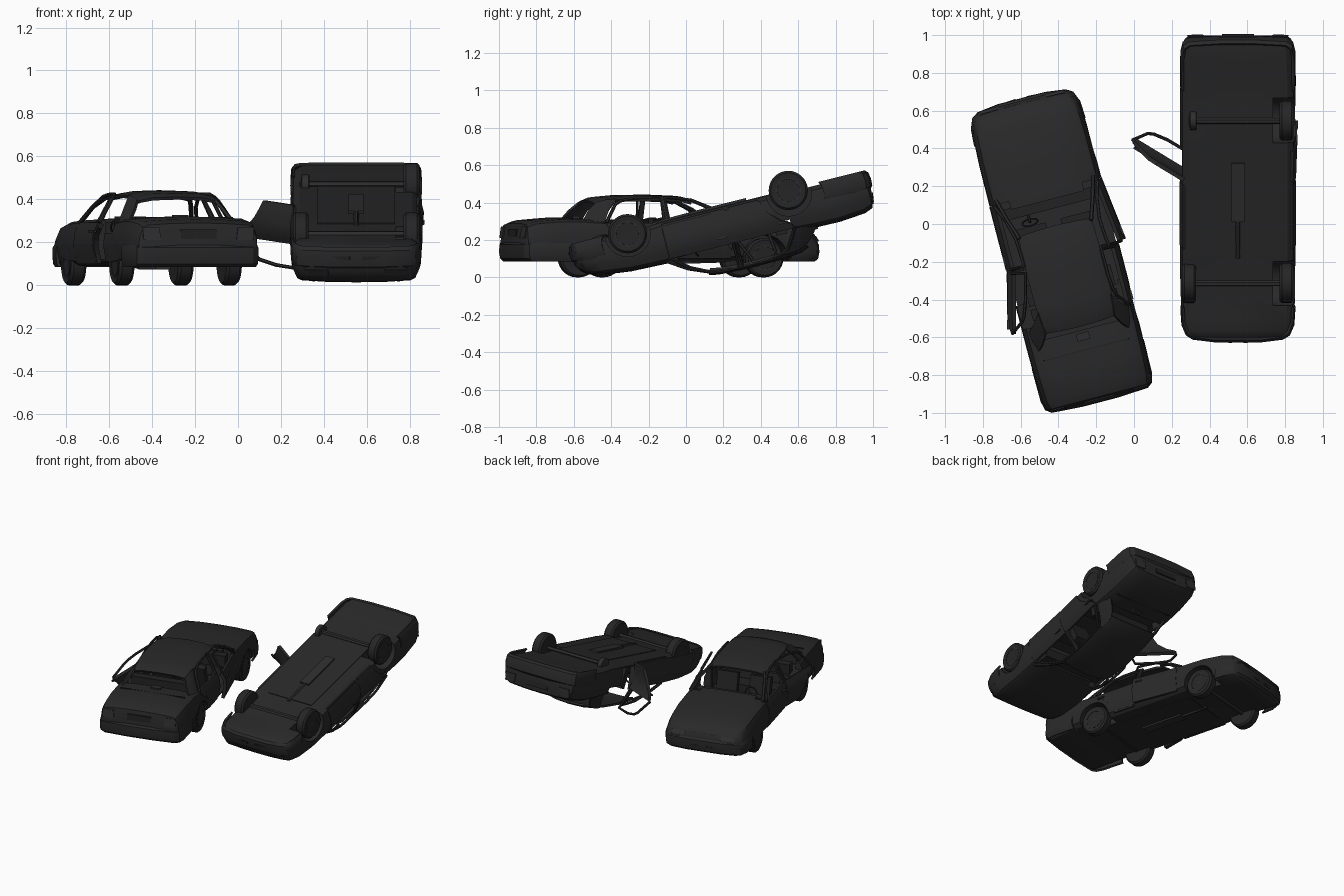
import bpy, bmesh, math
from mathutils import Matrix, Vector

if "Cube" in bpy.data.objects:
    bpy.data.objects.remove(bpy.data.objects["Cube"])

def material(name, v):
    m = bpy.data.materials.new(name)
    m.diffuse_color = (v, v, v, 1)
    m.use_nodes = True
    m.node_tree.nodes["Principled BSDF"].inputs["Base Color"].default_value = m.diffuse_color
    return m

BODY = material("charred_body", 0.022)
TYRE = material("burnt_rubber", 0.019)
METAL = material("sooty_metal", 0.027)
DARK = material("burnt_interior", 0.016)
place = Matrix()      # world placement of the car being built
tag = ""

def finish(name, mesh, mat, local=None):
    ob = bpy.data.objects.new(tag + name, mesh)
    bpy.context.collection.objects.link(ob)
    mesh.materials.clear()
    mesh.materials.append(mat)
    if local:
        mesh.transform(local)
    ob.matrix_world = place
    return ob

def panel(name, rows, mat, thick=0, close=False, caps=False, local=None):
    """Surface through rows of points, optionally closed or thickened."""
    bm = bmesh.new()
    g = [[bm.verts.new(p) for p in r] for r in rows]
    n = len(g[0])
    for a, b in zip(g, g[1:]):
        for i in range(n if close else n - 1):
            j = (i + 1) % n
            bm.faces.new((a[i], a[j], b[j], b[i]))
    if caps:
        bm.faces.new(g[0])
        bm.faces.new(g[-1])
    bmesh.ops.recalc_face_normals(bm, faces=bm.faces[:])
    if thick:
        bmesh.ops.solidify(bm, geom=bm.faces[:], thickness=thick)
        bmesh.ops.recalc_face_normals(bm, faces=bm.faces[:])
    me = bpy.data.meshes.new(name)
    bm.to_mesh(me)
    bm.free()
    return finish(name, me, mat, local)

def box(name, lo, hi, mat, local=None):
    (a, b, c), (d, e, f) = lo, hi
    ring = lambda z: [(a, b, z), (d, b, z), (d, e, z), (a, e, z)]
    return panel(name, [ring(c), ring(f)], mat, close=True, caps=True, local=local)

def lathe(name, prof, mat, local, n=28):
    """Spin (radius, x) points round the x axis."""
    rows = [[(x, r * math.cos(t), r * math.sin(t))
             for t in [2 * math.pi * i / n for i in range(n)]] for r, x in prof]
    return panel(name, rows, mat, close=True, caps=True, local=local)

def tube(name, pts, r, mat, local=None, cyclic=False):
    cu = bpy.data.curves.new(name, 'CURVE')
    cu.dimensions = '3D'
    cu.bevel_depth, cu.bevel_resolution, cu.use_fill_caps = r, 1, True
    sp = cu.splines.new('POLY')
    sp.points.add(len(pts) - 1)
    for p, q in zip(sp.points, pts):
        p.co = (*q, 1)
    sp.use_cyclic_u = cyclic
    tmp = bpy.data.objects.new("tmp", cu)
    bpy.context.collection.objects.link(tmp)
    bpy.context.view_layer.update()
    me = bpy.data.meshes.new_from_object(tmp.evaluated_get(bpy.context.evaluated_depsgraph_get()))
    bpy.data.objects.remove(tmp)
    return finish(name, me, mat, local)

def cut(ob, cutters):
    for c in cutters:
        c.hide_render = True
        m = ob.modifiers.new("cut", 'BOOLEAN')
        m.operation, m.solver, m.object = 'DIFFERENCE', 'EXACT', c
    bpy.context.view_layer.update()
    me = bpy.data.meshes.new_from_object(ob.evaluated_get(bpy.context.evaluated_depsgraph_get()))
    ob.modifiers.clear()
    ob.data = me
    for c in cutters:
        bpy.data.objects.remove(c)

def section(y, w, zb, zt):
    h = zt - zb
    half = [(.86 * w, zb), (.96 * w, zb + .1 * h), (w, zb + .45 * h), (.985 * w, zb + .7 * h),
            (.92 * w, zt - .06 * h), (.85 * w, zt), (.45 * w, zt + .008)]
    return ([(0, y, zb)] + [(x, y, z) for x, z in half] + [(0, y, zt + .01)]
            + [(-x, y, z) for x, z in reversed(half)])

def build_car(prefix, matrix, opened, rear_z=.105, missing=()):
    global place, tag
    place, tag = matrix, prefix
    AX, RZ, R = (.52, -.37), (.105, rear_z), .105

    # lower body shell, then wheel wells, cabin cavity and door openings
    shell = panel("body_shell", [section(*s) for s in [
        (-.80, .262, .11, .21), (-.785, .285, .095, .28), (-.74, .297, .09, .298),
        (-.60, .304, .10, .31), (-.47, .306, .10, .308), (-.35, .306, .09, .30),
        (.34, .306, .09, .302), (.55, .305, .10, .295), (.70, .299, .09, .276),
        (.775, .286, .085, .255), (.81, .27, .09, .23), (.835, .225, .11, .19)]],
        BODY, close=True, caps=True)
    cutters = [box("c", (-.25, -.23, .115), (.25, .29, .6), BODY),
               box("c", (-.245, -.42, .24), (.245, -.2, .6), BODY)]
    for s in (1, -1):
        for y in AX:
            cutters.append(lathe("c", [(.122, .185), (.122, .36)], BODY,
                           Matrix.Translation((0, y, .105)) @ Matrix.Diagonal((s, 1, 1, 1)), 32))
        for y0, y1, z0 in ((-.012, .335, .122), (-.21, -.035, .122), (-.34, -.19, .243)):
            a, b = sorted((s * .2, s * .4))
            cutters.append(box("c", (a, y0, z0), (b, y1, .62), BODY))
    cut(shell, cutters)

    # roof skin
    rows = []
    for y, w, z in ((.14, .198, .418), (.09, .202, .43), (-.05, .207, .437),
                    (-.24, .205, .434), (-.345, .2, .424), (-.39, .194, .406)):
        rows.append([(w * k, y + .012 * (1 - k * k) * (1 if y > 0 else -1), z - .016 * k ** 4 + .006 * (1 - k * k))
                     for k in (-1, -.9, -.6, 0, .6, .9, 1)])
    panel("roof", rows, BODY, .014)

    for s, side in ((1, "right_"), (-1, "left_")):
        # pillars
        tube(side + "front_pillar", [(s * .265, .355, .296), (s * .236, .25, .365), (s * .196, .13, .415)], .011, BODY)
        panel(side + "middle_pillar", [[(s * .275, -.037, .27), (s * .275, -.01, .27)],
              [(s * .203, -.037, .425), (s * .203, -.01, .425)]], BODY, .012)
        panel(side + "rear_pillar", [[(s * .272, -.36, .295), (s * .268, -.42, .298), (s * .25, -.475, .305)],
              [(s * .236, -.325, .365), (s * .233, -.375, .365), (s * .215, -.435, .36)],
              [(s * .2, -.275, .42), (s * .197, -.335, .416), (s * .19, -.388, .402)]], BODY, .014)

        # doors with open window frames, swung on their front edge
        def skin(z):
            t = [(.09, .289), (.185, .308), (.24, .304), (.292, .281)]
            for (a, x), (b, v) in zip(t, t[1:]):
                if z <= b:
                    return x + (v - x) * (z - a) / (b - a)
            return .281 - (z - .292) * .54
        zs = (.1, .13, .185, .24, .27, .292)
        for kind, yf, ybs, fr in (
                ("front_", .333, [-.014] * 6, [(.325, .292), (.24, .362), (.135, .413), (.05, .423), (-.016, .426), (-.016, .292)]),
                ("rear_", -.033, [-.2, -.212, -.24, -.295, -.345, -.355],
                 [(-.033, .292), (-.033, .426), (-.18, .424), (-.26, .408), (-.29, .39), (-.353, .292)])):
            ang = s * math.radians(opened.get(side + kind, 0))
            hinge = Vector((s * .294, yf, 0))
            sw = Matrix.Translation(hinge) @ Matrix.Rotation(ang, 4, 'Z') @ Matrix.Translation(-hinge)
            panel(side + kind + "door", [[(s * skin(z), yf, z), (s * skin(z), (yf + yb) / 2, z),
                  (s * skin(z), yb, z)] for z, yb in zip(zs, ybs)], BODY, .022, local=sw)
            tube(side + kind + "window_frame", [(s * skin(z), y, z) for y, z in fr], .009, BODY, local=sw)
            ym = ybs[-1] + .05
            box(side + kind + "handle", (s * .302 - .006, ym - .025, .246), (s * .302 + .006, ym + .025, .256), METAL, sw)

        # wheels, or a bare brake drum where one is missing
        for kind, y, rz in zip(("front_", "rear_"), AX, RZ):
            at = Matrix.Translation((s * .258, y, rz)) @ Matrix.Diagonal((s, 1, 1, 1))
            if side + kind in missing:
                lathe(side + kind + "brake_drum", [(.045, -.04), (.05, -.035), (.05, -.005), (.02, 0)], METAL, at)
                continue
            lathe(side + kind + "tyre", [(.066, -.036), (.094, -.037), (R, -.025), (R, .025),
                  (.094, .037), (.068, .034)], TYRE, at)
            lathe(side + kind + "rim", [(.066, -.03), (.068, .036), (.061, .036), (.056, .02), (.036, .024),
                  (.032, .032), (.012, .034)], METAL, at)

        # lamps
        panel(side + "headlamp", [[(s * .13, .838, .195), (s * .225, .836, .195), (s * .27, .80, .195)],
              [(s * .13, .822, .222), (s * .225, .82, .222), (s * .265, .79, .225)]], METAL, .006)
        panel(side + "tail_lamp", [[(s * .18, -.801, .21), (s * .265, -.796, .21)],
              [(s * .19, -.790, .27), (s * .268, -.787, .27)]], METAL, .006)
        panel(side + "lower_intake", [[(s * .03, .852, .125), (s * .125, .846, .125)],
              [(s * .03, .852, .14), (s * .125, .846, .14)]], DARK, .004)

        # front seats
        tilt = Matrix.Translation((s * .12, .03, .15)) @ Matrix.Rotation(.25, 4, 'X')
        box(side + "seat_back", (-.075, -.025, 0), (.075, .02, .17), DARK, tilt)
        box(side + "seat_cushion", (s * .12 - .08, .03, .11), (s * .12 + .08, .18, .165), DARK)

    # bumpers
    for name, half in (("front_bumper", [(.304, .665), (.298, .755), (.275, .81), (.24, .832), (.13, .846)]),
                       ("rear_bumper", [(.306, -.55), (.304, -.73), (.292, -.78), (.262, -.802), (.1, -.812)])):
        plan = half + [(-x, y) for x, y in reversed(half)]
        panel(name, [[(x * k, y * k, z) for x, y in plan] for z, k in
              ((.085, .975), (.1, .995), (.135, 1.003), (.175, 1), (.19, .982))], BODY, .014)

    # rear plate recess, grille slats, rear shelf lamp and lid seam
    box("number_plate_recess", (-.085, -.8, .215), (.085, -.785, .26), DARK)
    for i in range(4):
        y = .834 - i * .004
        box("grille_slat", (-.1, y - .015, .193 + i * .008), (.1, y, .197 + i * .008), METAL)
    box("shelf_lamp", (-.035, -.475, .31), (.035, -.435, .328), METAL)
    box("trunk_seam", (-.235, -.53, .31), (.235, -.524, .319), DARK)

    # rear bench, dashboard, steering wheel
    box("rear_bench", (-.235, -.23, .115), (.235, -.12, .17), DARK)
    box("rear_bench_back", (-.235, -.31, .22), (.235, -.25, .31), DARK)
    box("dashboard", (-.245, .24, .21), (.245, .30, .295), DARK)
    tube("steering_wheel", [(-.12 + .042 * math.cos(t), .2 - .018 * math.sin(t), .275 + .038 * math.sin(t))
         for t in [math.pi * i / 8 for i in range(16)]], .005, DARK, cyclic=True)
    tube("steering_column", [(-.12, .2, .275), (-.12, .26, .25)], .008, DARK)

    # underside: axles, exhaust, floor plate
    for y, rz, n in zip(AX, RZ, ("front_axle", "rear_axle")):
        tube(n, [(-.24, y, rz - .005), (.24, y, rz - .005)], .016, METAL)
    box("muffler", (-.035, -.14, .074), (.035, .18, .095), METAL)
    tube("exhaust_pipe", [(0, .17, .085), (0, .3, .087), (0, .38, .092)], .012, METAL)
    box("floor_plate", (-.18, -.345, .086), (.18, .36, .096), BODY)

# upright car
build_car("upright_car_", Matrix.Translation((-.384, -.155, 0)) @ Matrix.Rotation(math.radians(14.6), 4, 'Z'),
          {"left_rear_": 14, "right_front_": 7})

# overturned car, nose down
c, s = math.cos(math.radians(14.1)), math.sin(math.radians(14.1))
build_car("overturned_car_", Matrix(((1, 0, 0, .55), (0, -c, s, .166), (0, -s, -c, .462), (0, 0, 0, 1))),
          {"left_rear_": 58, "right_rear_": 2}, rear_z=.09, missing=("left_rear_",))

bpy.ops.object.select_all(action='SELECT')
bpy.context.view_layer.objects.active = bpy.context.collection.objects[0]
bpy.ops.object.shade_smooth_by_angle(angle=math.radians(32))
